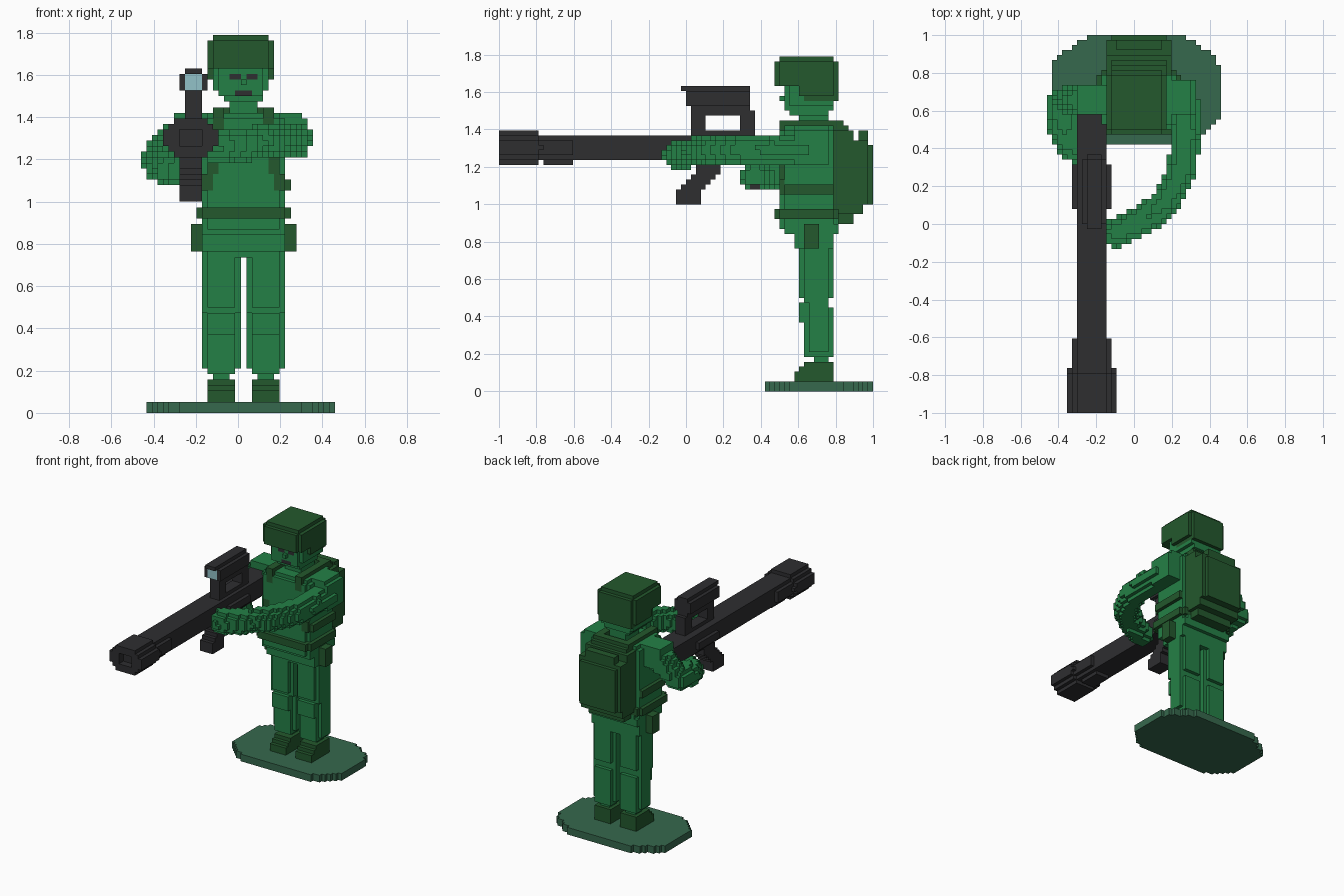
import bpy, bmesh, math
from mathutils import Vector

if "Cube" in bpy.data.objects:
    bpy.data.objects.remove(bpy.data.objects["Cube"])

V = 1 / 38                       # block size
ORIGIN = (V / 2, -1.0, 0.0)      # block grid corner
MID = V                          # figure's own centre line
used = set()


def material(name, rgb):
    lin = [(c / 255 / 12.92 if c < 11 else ((c / 255 + 0.055) / 1.055) ** 2.4) for c in rgb] + [1]
    m = bpy.data.materials.new(name)
    m.use_nodes = True
    m.diffuse_color = lin
    m.node_tree.nodes["Principled BSDF"].inputs["Base Color"].default_value = lin
    return m


GREEN = material("uniform green", (36, 128, 70))
DARK = material("dark green", (35, 88, 45))
BASE = material("base green", (54, 104, 77))
BLACK = material("gun black", (46, 46, 48))
LENS = material("lens blue", (146, 194, 200))


def cells(x0, x1, y0, y1, z0, z1):
    """Grid cells filled by a box that is snapped to the block grid."""
    r = [range(round((a - o) / V), round((b - o) / V))
         for a, b, o in ((x0, x1, ORIGIN[0]), (y0, y1, ORIGIN[1]), (z0, z1, ORIGIN[2]))]
    return {(i, j, k) for i in r[0] for j in r[1] for k in r[2]}


def centre(c):
    return Vector([ORIGIN[a] + (c[a] + 0.5) * V for a in range(3)])


def union(*boxes):
    return set().union(*(cells(*b) for b in boxes))


def mirror(filled):
    """Copy cells across the figure's centre line."""
    return {(-i, j, k) for i, j, k in filled}


def rounded(box, test):
    return {c for c in cells(*box) if test(centre(c))}


def tube(points, radius):
    """Blocks within a radius of a bent path."""
    pts = [Vector(p) for p in points]

    def near(p):
        for a, b in zip(pts, pts[1:]):
            t = max(0, min(1, (p - a).dot(b - a) / (b - a).length_squared))
            if (p - a - (b - a) * t).length < radius:
                return True
        return False
    return rounded((-0.46, 0.36, -0.13, 0.8, 1.05, 1.45), near)


DIRS = [Vector(d) for d in ((1, 0, 0), (-1, 0, 0), (0, 1, 0), (0, -1, 0), (0, 0, 1), (0, 0, -1))]


def part(name, mat, filled):
    """Mesh the outer skin of a set of cells; earlier parts keep their cells."""
    filled = filled - used
    used.update(filled)
    bm = bmesh.new()
    for c in sorted(filled):
        for d in DIRS:
            if tuple(int(a + b) for a, b in zip(c, d)) in filled:
                continue
            u = Vector((d.y, d.z, d.x))
            w = d.cross(u)
            m = centre(c) + d * V / 2
            bm.faces.new([bm.verts.new(m + (u * a + w * b) * V / 2)
                          for a, b in ((-1, -1), (1, -1), (1, 1), (-1, 1))])
    bmesh.ops.remove_doubles(bm, verts=bm.verts, dist=0.001)
    me = bpy.data.meshes.new(name)
    bm.to_mesh(me)
    bm.free()
    me.materials.append(mat)
    ob = bpy.data.objects.new(name, me)
    bpy.context.collection.objects.link(ob)
    return ob


# Oval stand
part("stand", BASE, rounded((-0.44, 0.46, 0.42, 1, 0, 0.053), lambda p:
     ((p.x - 0.013) / 0.49) ** 2 + ((p.y - 0.70) / 0.335) ** 2 < 1))

# Boots, legs and pouches, built on one side and mirrored
boot = union((0.066, 0.19, 0.58, 0.79, 0.053, 0.105), (0.066, 0.19, 0.61, 0.79, 0.105, 0.132),
             (0.066, 0.19, 0.63, 0.79, 0.132, 0.158))
leg = union((0.092, 0.17, 0.68, 0.76, 0.158, 0.21),
            (0.04, 0.224, 0.66, 0.76, 0.21, 0.74), (0.066, 0.197, 0.63, 0.79, 0.184, 0.45),
            (0.066, 0.197, 0.605, 0.66, 0.37, 0.474), (0.04, 0.224, 0.63, 0.76, 0.47, 0.76),
            (0.066, 0.197, 0.605, 0.79, 0.5, 0.76))
pouch = union((0.224, 0.276, 0.63, 0.71, 0.77, 0.895))
for side, f in (("left", lambda s: s), ("right", mirror)):
    part(side + "_boot", DARK, f(boot))
    part(side + "_leg", GREEN, f(leg))
    part(side + "_pouch", DARK, f(pouch))

# Belt, side band and shoulder straps
part("belt", DARK, union((-0.197, 0.25, 0.5, 0.79, 0.92, 0.974), (-0.17, 0.224, 0.474, 0.816, 0.92, 0.974)))
strap = union((0.118, 0.171, 0.5, 0.82, 1.35, 1.447), (0.145, 0.197, 0.5, 0.53, 1.13, 1.21),
              (0.171, 0.224, 0.5, 0.53, 1.06, 1.13), (0.224, 0.25, 0.53, 0.79, 1.06, 1.105))
part("straps", DARK, strap | mirror(strap))

# Torso with hips and chest
part("torso", GREEN, union(
    (-0.12, 0.17, 0.61, 0.79, 0.737, 0.77), (-0.17, 0.224, 0.58, 0.79, 0.77, 0.842),
    (-0.17, 0.224, 0.53, 0.816, 0.842, 0.9), (-0.145, 0.197, 0.5, 0.816, 0.87, 0.92),
    (-0.17, 0.224, 0.53, 0.79, 0.9, 1.395), (-0.145, 0.197, 0.5, 0.79, 0.974, 1.395),
    (-0.145, 0.197, 0.53, 0.79, 1.395, 1.42)))

# Backpack, stepped towards the top and bottom
part("backpack", DARK, union(
    (-0.118, 0.171, 0.79, 0.89, 0.9, 0.95), (-0.145, 0.197, 0.79, 0.95, 0.95, 1.0),
    (-0.145, 0.197, 0.79, 0.974, 1.0, 1.342), (-0.118, 0.171, 0.79, 1.0, 1.0, 1.32),
    (-0.092, 0.145, 0.92, 0.974, 1.32, 1.395), (-0.145, 0.197, 0.79, 0.895, 1.32, 1.395),
    (-0.118, 0.171, 0.79, 0.868, 1.39, 1.42), (-0.118, 0.171, 0.79, 0.842, 1.42, 1.447)))

# Face details, helmet and head
eye = union((0.04, 0.092, 0.526, 0.553, 1.579, 1.605))
part("eyes", BLACK, eye | mirror(eye))
part("mouth", BLACK, union((-0.013, 0.066, 0.526, 0.553, 1.5, 1.526), (-0.04, 0.092, 0.526, 0.553, 1.52, 1.53)))
part("helmet", DARK, union(
    (-0.145, 0.171, 0.5, 0.79, 1.63, 1.763), (-0.118, 0.145, 0.474, 0.816, 1.63, 1.763),
    (-0.118, 0.145, 0.5, 0.79, 1.763, 1.79), (-0.145, 0.171, 0.605, 0.79, 1.58, 1.63),
    (-0.118, 0.145, 0.63, 0.816, 1.553, 1.63)))
part("head", GREEN, union(
    (-0.04, 0.092, 0.605, 0.763, 1.42, 1.474), (-0.066, 0.118, 0.553, 0.763, 1.474, 1.5),
    (-0.092, 0.118, 0.526, 0.79, 1.5, 1.63), (-0.118, 0.145, 0.553, 0.79, 1.526, 1.63),
    (0.013, 0.04, 0.5, 0.53, 1.54, 1.58)))

# Rifle: muzzle, barrel and receiver share one eight-sided section
GX, GZ = -0.224, 1.303


def octagon(hw, hh, cut):
    return lambda p: (abs(p.x - GX) < hw and abs(p.z - GZ) < hh
                      and abs(p.x - GX) + abs(p.z - GZ) < hw + hh - cut)


bore = rounded((-0.28, -0.17, -1, -0.94, 1.26, 1.35), octagon(0.053, 0.04, 0.02))
part("muzzle", BLACK, (rounded((-0.36, -0.09, -1, -0.79, 1.21, 1.4), octagon(0.132, 0.093, 0.075)) - bore)
     | rounded((-0.36, -0.09, -0.79, -0.763, 1.21, 1.4), octagon(0.132, 0.068, 0.06))
     | rounded((-0.33, -0.12, -0.763, -0.605, 1.21, 1.37), octagon(0.105, 0.08, 0.06)))
part("barrel", BLACK, rounded((-0.303, -0.145, -0.605, 0.58, 1.237, 1.37), octagon(0.079, 0.08, 0.03))
     | union((-0.276, -0.171, 0.08, 0.58, 1.21, 1.24), (-0.33, -0.118, 0.08, 0.32, 1.263, 1.316)))
part("trigger_grip", BLACK, union((-0.25, -0.197, 0.342, 0.395, 1.09, 1.24)))

# Slanted foregrip, one layer per step
layers = [(GX - 0.053, GX + 0.053, -0.053 + s, 0.079 + s, 1.0 + k * V, 1.0 + (k + 1) * V)
          for k in range(8) for s in [max(0, k - 1.5) * 0.021]]
part("foregrip", BLACK, union(*layers))

# Scope on two posts, with a lens in its front
part("lens", LENS, union((-0.25, -0.171, 0, 0.026, 1.526, 1.605)))
part("scope", BLACK, union(
    (-0.276, -0.145, 0, 0.342, 1.526, 1.605), (-0.25, -0.171, 0.026, 0.342, 1.5, 1.53),
    (-0.25, -0.171, -0.026, 0.342, 1.605, 1.632), (-0.25, -0.171, 0.026, 0.105, 1.37, 1.51),
    (-0.25, -0.171, 0.29, 0.36, 1.37, 1.51), (-0.25, -0.171, 0.026, 0.36, 1.37, 1.395),
    (-0.25, -0.171, 0.08, 0.32, 1.48, 1.51)))

# Left arm sweeping forward to the barrel, right arm bent to the trigger
part("left_arm", GREEN, tube([(0.22, 0.68, 1.33), (0.265, 0.66, 1.29), (0.275, 0.45, 1.29), (0.245, 0.26, 1.29),
                              (0.16, 0.11, 1.285), (0.05, 0.02, 1.275), (-0.1, -0.045, 1.26)], 0.078)
     | union((0.197, 0.30, 0.58, 0.76, 1.32, 1.42), (0.224, 0.33, 0.58, 0.763, 1.21, 1.395)))
part("right_arm", GREEN, tube([(-0.18, 0.67, 1.33), (-0.30, 0.66, 1.29), (-0.385, 0.64, 1.2),
                               (-0.37, 0.5, 1.175), (-0.32, 0.41, 1.15), (-0.24, 0.37, 1.15)], 0.08)
     | union((-0.303, -0.145, 0.58, 0.74, 1.32, 1.42)))
